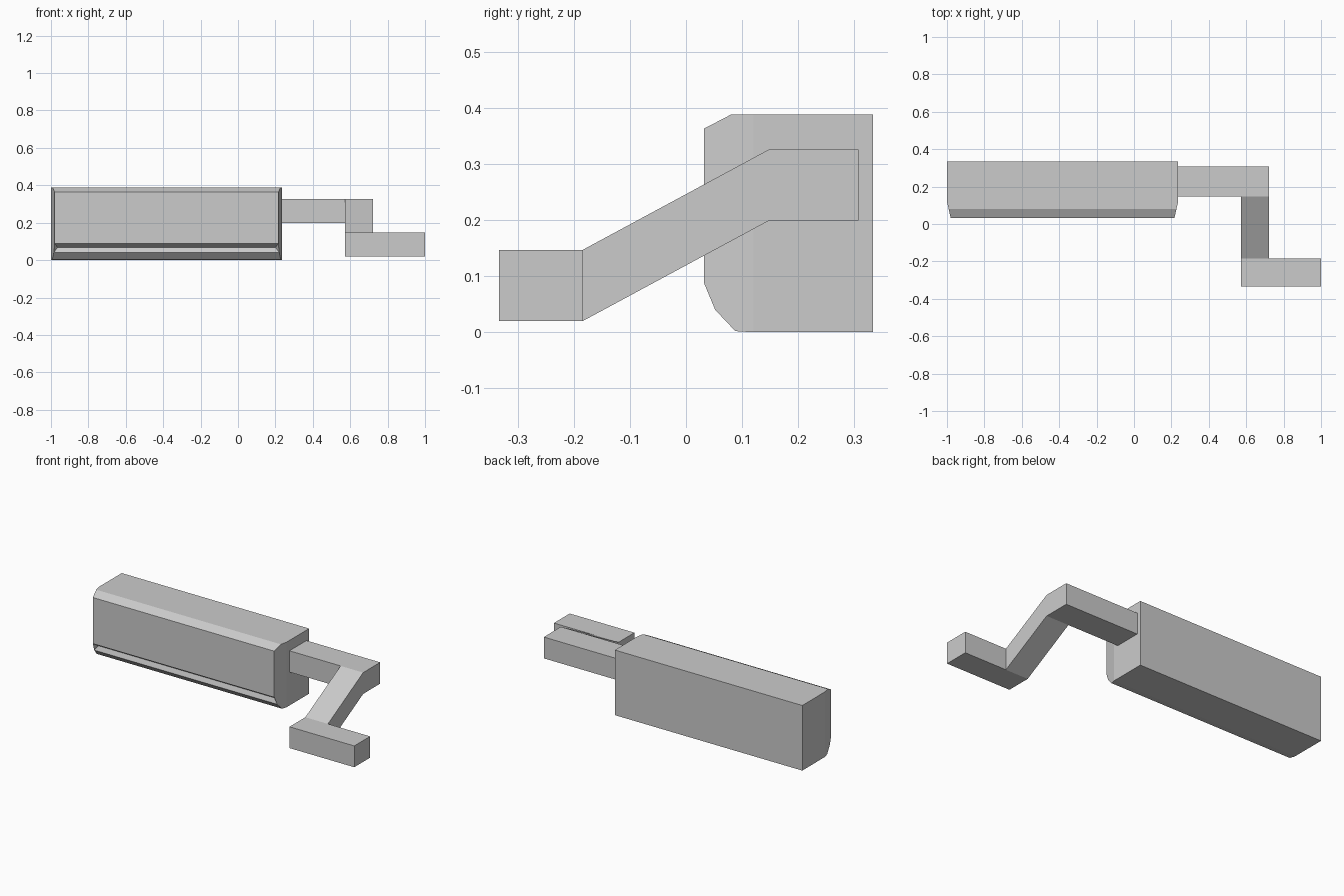
import bpy, bmesh

if "Cube" in bpy.data.objects:
    bpy.data.objects.remove(bpy.data.objects["Cube"])


def finish(name, bm):
    bmesh.ops.recalc_face_normals(bm, faces=bm.faces[:])
    mesh = bpy.data.meshes.new(name)
    bm.to_mesh(mesh)
    bm.free()
    obj = bpy.data.objects.new(name, mesh)
    bpy.context.collection.objects.link(obj)
    return obj


# Housing: side profile (y, z) swept along x, ends tapering in towards the front
X0, X1, TAPER_Y = -1.0, 0.236, 0.12
profile = [(0.333, 0.0), (0.333, 0.388), (TAPER_Y, 0.388), (0.08, 0.388),
           (0.032, 0.363), (0.032, 0.088), (0.052, 0.04), (0.088, 0.002),
           (TAPER_Y, 0.0)]
bm = bmesh.new()


def end_ring(x, side):
    ring = []
    for y, z in profile:
        inset = 0.02 * max(0.0, TAPER_Y - y) / (TAPER_Y - 0.032)
        ring.append(bm.verts.new((x - side * inset, y, z)))
    # flat end cap and the tapered front part
    bm.faces.new([ring[i] for i in (0, 1, 2, 8)])
    bm.faces.new(ring[2:])
    return ring


left, right = end_ring(X0, -1), end_ring(X1, 1)
n = len(profile)
for i in range(n):
    j = (i + 1) % n
    if i != 5:
        bm.faces.new((left[i], left[j], right[j], right[i]))

# Shallow groove along the lower front edge, closed at both ends
gl = bm.verts.new((X0 + 0.035, 0.062, 0.068))
gr = bm.verts.new((X1 - 0.035, 0.062, 0.068))
bm.faces.new((left[5], gl, gr, right[5]))
bm.faces.new((gl, left[6], right[6], gr))
bm.faces.new((left[5], left[6], gl))
bm.faces.new((right[5], gr, right[6]))
finish("housing", bm)

# Crank: sloping arm from rings along y, then shaft and handle pulled out sideways
ARM_X0, ARM_X1, THICK = 0.573, 0.722, 0.127
path = [(-0.333, 0.02), (-0.184, 0.02), (0.148, 0.199), (0.308, 0.199)]
bm = bmesh.new()
rings = [[bm.verts.new(c) for c in ((ARM_X0, y, z), (ARM_X1, y, z),
                                    (ARM_X1, y, z + THICK), (ARM_X0, y, z + THICK))]
         for y, z in path]
sides = {}
for k, (a, b) in enumerate(zip(rings, rings[1:])):
    for i in range(4):
        j = (i + 1) % 4
        sides[k, i] = bm.faces.new((a[i], a[j], b[j], b[i]))
bm.faces.new(rings[0])
bm.faces.new(rings[-1])
bmesh.ops.recalc_face_normals(bm, faces=bm.faces[:])
for face, x in ((sides[0, 1], 1.0), (sides[2, 3], X1 - 0.006)):
    new = bmesh.ops.extrude_discrete_faces(bm, faces=[face])["faces"]
    for v in new[0].verts:
        v.co.x = x
finish("crank", bm)
